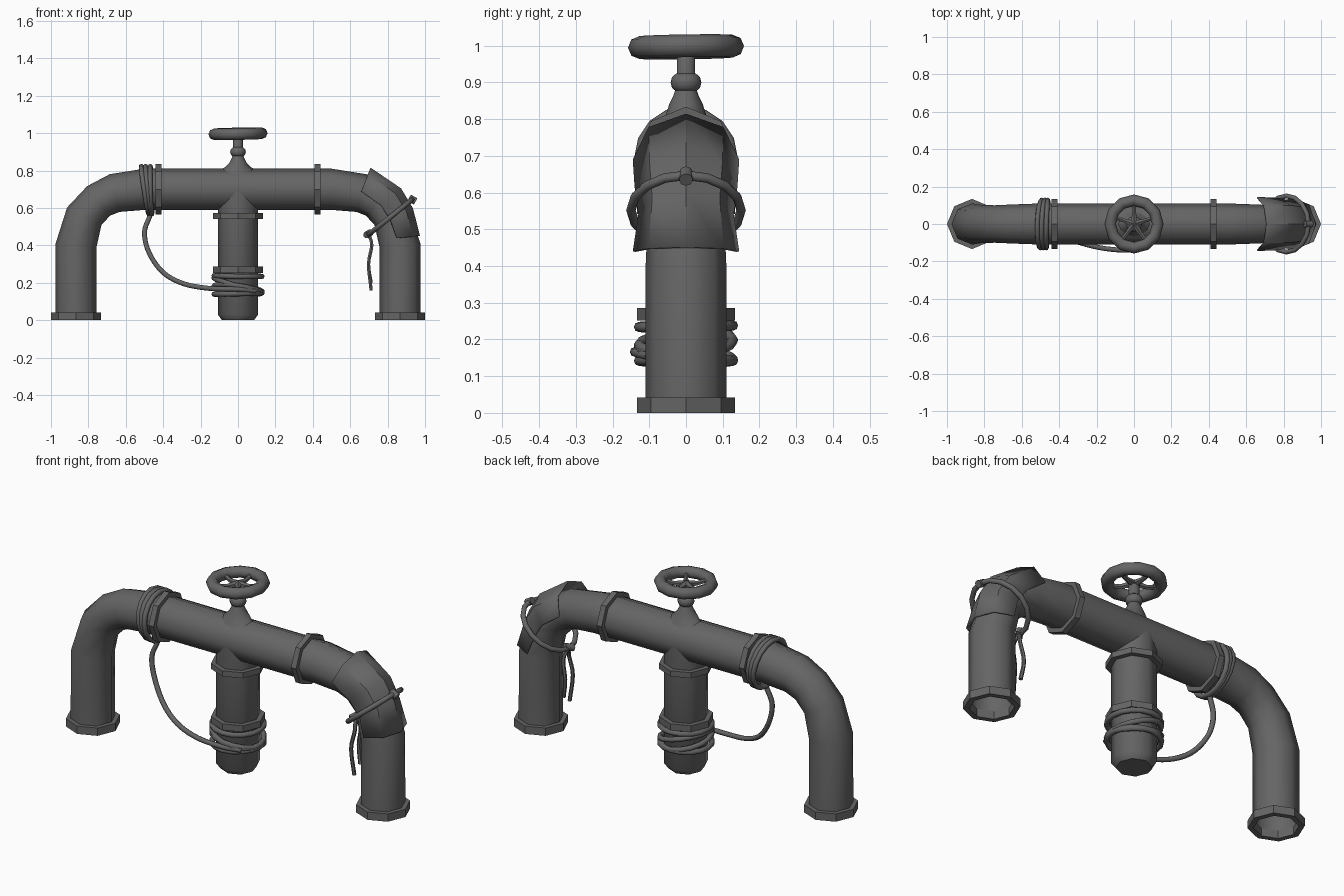
import bpy, math
from mathutils import Vector as V

cube = bpy.data.objects.get("Cube")
if cube:
    bpy.data.objects.remove(cube, do_unlink=True)

iron = bpy.data.materials.new("dark_iron")
iron.use_nodes = True
COLOUR = (0.13, 0.13, 0.13, 1)
iron.diffuse_color = COLOUR
iron.node_tree.nodes["Principled BSDF"].inputs["Base Color"].default_value = COLOUR

X, Y, Z = V((1, 0, 0)), V((0, 1, 0)), V((0, 0, 1))
TAU = math.tau
R = 0.11          # pipe radius
COLLAR = 0.134    # collar radius
LEG_X = 0.866


def make(name, rings, closed_u=False, closed_v=True, caps=False, angle=50):
    """Skin a list of vertex rings into an object."""
    n, m = len(rings), len(rings[0])
    faces = []
    for i in range(n if closed_u else n - 1):
        for j in range(m if closed_v else m - 1):
            a, b, k, l = i * m, (i + 1) % n * m, j, (j + 1) % m
            faces.append((a + k, a + l, b + l, b + k))
    if caps:
        faces += [tuple(reversed(range(m))), tuple(range((n - 1) * m, n * m))]
    mesh = bpy.data.meshes.new(name)
    mesh.from_pydata([p for r in rings for p in r], [], faces)
    mesh.materials.append(iron)
    ob = bpy.data.objects.new(name, mesh)
    bpy.context.collection.objects.link(ob)
    bpy.ops.object.select_all(action='DESELECT')
    bpy.context.view_layer.objects.active = ob
    ob.select_set(True)
    bpy.ops.object.mode_set(mode='EDIT')
    bpy.ops.mesh.select_all(action='SELECT')
    bpy.ops.mesh.normals_make_consistent(inside=False)
    bpy.ops.object.mode_set(mode='OBJECT')
    bpy.ops.object.shade_smooth_by_angle(angle=math.radians(angle))
    return ob


def sweep(name, pts, radius, sides=8, up=Y, closed=False, caps=True):
    """Round section along a path; radius is a number or one per point."""
    pts = [V(p) for p in pts]
    n, rings = len(pts), []
    for i, p in enumerate(pts):
        before = pts[i - 1] if closed or i else p
        after = pts[(i + 1) % n] if closed or i < n - 1 else p
        t = (after - before).normalized()
        a = (up - t * up.dot(t)).normalized()
        b = t.cross(a)
        r = radius[i] if isinstance(radius, list) else radius
        rings.append([p + r * (a * math.cos(TAU * k / sides) + b * math.sin(TAU * k / sides))
                      for k in range(sides)])
    return make(name, rings, closed, True, caps and not closed)


def hoop(name, centre, u, v, wire, n=16, sides=8):
    """Closed ring spanned by the two radius vectors u and v."""
    c, u, v = V(centre), V(u), V(v)
    pts = [c + u * math.cos(TAU * k / n) + v * math.sin(TAU * k / n) for k in range(n)]
    return sweep(name, pts, wire, sides, u.cross(v).normalized(), True)


def lathe(name, profile, origin=(0, 0, 0), axis=Z, sides=8, closed=False, caps=False, angle=50):
    """Turn (radius, distance) pairs about an axis."""
    side = X if axis == Z else Z
    other = axis.cross(side)
    rings = [[V(origin) + axis * h + r * (side * math.cos(TAU * k / sides) + other * math.sin(TAU * k / sides))
              for k in range(sides)] for r, h in profile]
    return make(name, rings, closed, True, caps, angle)


def collar(name, origin, axis, width):
    lathe(name, [(0.106, 0), (COLLAR, 0), (COLLAR, width), (0.106, width)],
          origin, axis, closed=True, angle=30)


def smooth_path(pts, steps=5):
    """Catmull-Rom points through a few control points."""
    p = [V(q) for q in pts]
    p = [2 * p[0] - p[1]] + p + [2 * p[-1] - p[-2]]
    out = []
    for i in range(1, len(p) - 2):
        a, b, c, d = p[i - 1:i + 3]
        for s in range(steps):
            t = s / steps
            out.append(0.5 * (2 * b + (c - a) * t + (2 * a - 5 * b + 4 * c - d) * t * t
                              + (3 * b - a - 3 * c + d) * t ** 3))
    return out + [p[-2]]


# Main bent pipe, open at both feet
half = [(-LEG_X, 0.01), (-LEG_X, 0.40), (-0.822, 0.556), (-0.745, 0.638), (-0.66, 0.68), (-0.50, 0.70)]
path = [(x, 0, z) for x, z in half]
path += [(-x, y, z) for x, y, z in reversed(path)]
radii = [R, R, 0.103, 0.1, 0.104, R]
sweep("main_pipe", path, radii + radii[::-1], caps=False)

# Foot flanges and collars on the cross pipe
for side, s in (("left", 1), ("right", -1)):
    collar(side + "_foot_flange", (s * LEG_X, 0, 0), Z, 0.042)
    collar(side + "_pipe_collar", (s * 0.425 - 0.015, 0, 0), X, 0.03)
    bpy.context.object.location.z = 0.70

# Middle branch with its collars
lathe("branch_pipe", [(0.085, 0), (0.108, 0.03), (0.108, 0.70)], caps=True)
collar("upper_branch_collar", (0, 0, 0.542), Z, 0.03)
collar("lower_branch_collar", (0, 0, 0.252), Z, 0.034)

# Valve bonnet flaring down onto the pipe, stem and ball nut
bonnet = lathe("valve_bonnet", [(0.1, 0.80), (0.07, 0.818), (0.045, 0.843), (0.034, 0.865), (0.026, 0.89)], sides=12)
for v in bonnet.data.vertices:
    if v.co.z < 0.83:
        v.co.z -= 0.45 * abs(v.co.y)
        v.co.y *= 0.9
lathe("stem_nut", [(0.026, 0.875), (0.038, 0.885), (0.042, 0.9), (0.038, 0.915), (0.026, 0.925)],
      sides=12, caps=True)
lathe("valve_stem", [(0.026, 0.87), (0.026, 0.985), (0.015, 1.0)], sides=10, caps=True)

# Hand wheel with five spokes
hoop("hand_wheel_rim", (0, 0, 0.997), (0.127, 0, 0.003), (0, 0.127, 0.002), 0.031, 12)
for k in range(5):
    a = TAU * k / 5 + 0.3
    d = V((math.cos(a), math.sin(a), 0))
    sweep(f"wheel_spoke_{k + 1}", [Z * 0.99, d * 0.06 + Z * 0.985, d * 0.12 + Z * 0.997],
          [0.02, 0.012, 0.012], 6, Z)

# Patch plate over the outside of the left elbow: centre and outer edge per section
sections = [((0.66, 0.69), (0.71, 0.815)), ((0.765, 0.615), (0.872, 0.705)),
            ((0.815, 0.54), (0.935, 0.60)), ((0.85, 0.44), (0.973, 0.452))]
widths = [0.145, 0.14, 0.13, 0.145]
rings = []
for (c, o), w in zip(sections, widths):
    c, o = V((c[0], 0, c[1])), V((o[0], 0, o[1]))
    rings.append([c + (o - c) * math.cos(a) + Y * w * math.sin(a)
                  for a in [math.pi * (k / 4 - 0.5) for k in range(5)]])
patch = make("elbow_patch", rings, closed_v=False, angle=35)
solid = patch.modifiers.new("thickness", 'SOLIDIFY')
solid.thickness = 0.008
solid.offset = -1

# Strap around the patch, its knot and hanging ends
hoop("patch_strap", (0.815, 0, 0.552), (0.118, 0, 0.095), (0, 0.15, 0), 0.013)
sweep("strap_knot", [(0.915, 0, 0.655), (0.95, 0, 0.635)], 0.019, 8)
for k, (y, drop) in enumerate([(-0.025, 0.16), (0.025, 0.2)]):
    sweep(f"strap_end_{k + 1}", smooth_path([(0.70, 0, 0.46), (0.715, y, 0.40), (0.698, y * 1.3, 0.30),
                                             (0.712, y, drop)], 4), 0.01, 6)
sweep("strap_tie", [(0.685, -0.02, 0.455), (0.71, 0.02, 0.47)], 0.018, 8)

# Cable coils round the cross pipe
for k, (x, lean) in enumerate([(-0.497, -0.02), (-0.48, -0.014), (-0.465, -0.004)]):
    hoop(f"pipe_coil_{k + 1}", (x, 0, 0.695), (lean, 0, 0.128), (0.004, 0.128, 0), 0.013)

# Cable coils round the branch: height and tilt along x and y
for k, (z, tx, ty) in enumerate([(0.236, -0.002, 0.002), (0.19, -0.035, 0.008),
                                 (0.165, -0.018, -0.02), (0.142, 0.003, 0.0)]):
    hoop(f"branch_coil_{k + 1}", (0, 0, z), (0.128, 0, tx), (0, 0.128, ty), 0.014)

# Slack cable between the two sets of coils
sweep("slack_cable", smooth_path([(-0.47, -0.01, 0.56), (-0.50, -0.02, 0.47), (-0.475, -0.03, 0.36), (-0.40, -0.06, 0.255),
                                  (-0.29, -0.10, 0.195), (-0.15, -0.132, 0.17), (0, -0.138, 0.165),
                                  (0.09, -0.10, 0.155)]), 0.013)
